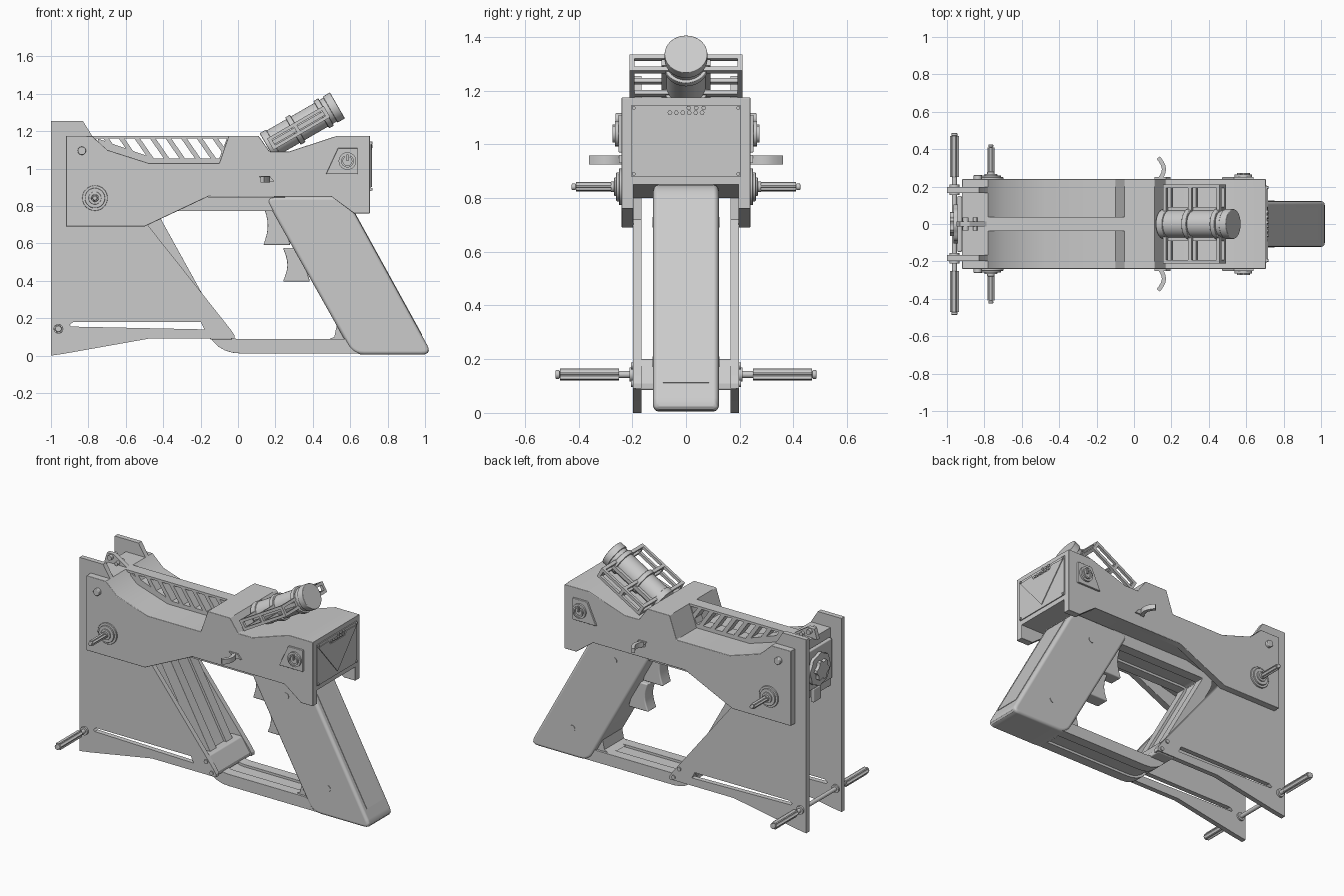
import bpy, bmesh
from math import sin, cos, pi, radians
from mathutils import Matrix, Vector

cube = bpy.data.objects.get("Cube")
if cube:
    bpy.data.objects.remove(cube)

grey = bpy.data.materials.new("plain grey")
grey.use_nodes = True
tone = (.6, .6, .6, 1)
grey.diffuse_color = tone
grey.node_tree.nodes["Principled BSDF"].inputs["Base Color"].default_value = tone
made = []


def prism(name, outlines, spans, axis='Y', bevel=0):
    """Extrude flat outlines along an axis, once for each span."""
    place = {'X': lambda a, b, t: (t, a, b),
             'Y': lambda a, b, t: (a, t, b),
             'Z': lambda a, b, t: (a, b, t)}[axis]
    bm = bmesh.new()
    for outline in outlines:
        for span in spans:
            near, far = [[bm.verts.new(place(a, b, t)) for a, b in outline] for t in span]
            bm.faces.new(near)
            bm.faces.new(reversed(far))
            for i in range(len(near)):
                bm.faces.new((near[i - 1], near[i], far[i], far[i - 1]))
    bmesh.ops.recalc_face_normals(bm, faces=bm.faces)
    mesh = bpy.data.meshes.new(name)
    bm.to_mesh(mesh)
    bm.free()
    mesh.materials.append(grey)
    obj = bpy.data.objects.new(name, mesh)
    bpy.context.collection.objects.link(obj)
    made.append(obj)
    if bevel:
        mod = obj.modifiers.new("rounded edges", 'BEVEL')
        mod.width, mod.segments = bevel, 3
        mod.limit_method = 'ANGLE'
        mod.angle_limit = radians(50)
        mod.harden_normals = True
    return obj


def middle(half):
    return [(-half, half)]


def both(low, high):
    return [(low, high), (-high, -low)]


def disc(x, z, radius, sides=24, tooth=1):
    """Circle outline; tooth below one makes it fluted."""
    outline = []
    for i in range(sides):
        angle = 2 * pi * i / sides
        reach = radius * (tooth if i % 4 > 1 else 1)
        outline.append((x + reach * cos(angle), z + reach * sin(angle)))
    return outline


def rect(left, right, low, high):
    return [(left, low), (right, low), (right, high), (left, high)]


def fillet(points, radius, is_open=False):
    """Round the corners of an outline or of an open path."""
    corners = [Vector(p) for p in points]
    result = []
    for i, p in enumerate(corners):
        if is_open and i in (0, len(corners) - 1):
            result.append(p)
            continue
        following = corners[(i + 1) % len(corners)]
        a = p + (corners[i - 1] - p).normalized() * radius
        b = p + (following - p).normalized() * radius
        for step in range(6):
            t = step / 5
            result.append(a.lerp(p, t).lerp(p.lerp(b, t), t))
    return result


def band(path, width):
    """Outline of a strip of even width along an open path."""
    points = [Vector(p) for p in path]
    left, right = [], []
    for i, p in enumerate(points):
        before = p - points[i - 1] if i else points[1] - p
        after = points[i + 1] - p if i + 1 < len(points) else before
        first, second = (Vector((-v.y, v.x)).normalized() for v in (before, after))
        miter = (first + second).normalized()
        miter *= width / 2 / miter.dot(first)
        left.append(p + miter)
        right.append(p - miter)
    return left + right[::-1]


# Main body: solid core and two side walls that hang lower
rear, nose, roof, belly = -.92, .705, 1.175, .85
skyline = [(nose, roof), (.53, roof), (.27, 1.09), (.17, 1.09), (.11, roof),
           (-.05, roof), (-.1, 1.03), (-.48, 1.03), (-.7, 1.1), (-.78, roof), (rear, roof)]
prism("body_core", [skyline + [(rear, .8), (-.5, .8), (-.3, belly), (nose, belly)]], middle(.2))
prism("body_side_walls", [skyline + [(rear, .69), (-.5, .69), (-.16, belly), (.5, belly),
      (.62, .76), (nose, .76)]], both(.195, .24), bevel=.004)

# Top rail carried on slanted slats
prism("top_rail", [rect(-.8, -.04, 1.16, roof)], middle(.037))
slats = []
for i in range(8):
    x = -.72 + i / 12
    slats.append([(x, 1.16), (x + .03, 1.16), (x + .12, 1.03), (x + .09, 1.03)])
prism("rail_slats", slats, middle(.035))
prism("rail_base", [[(-.75, 1.16), (-.45, 1.055), (-.1, 1.055), (-.06, 1.16),
      (-.04, 1.16), (-.05, 1), (-.7, 1)]], middle(.035))

# Tall rear plates, each with a long wedge slot
slot_rear, slot_tip, foot_tip = (-.9, .165), (-.18, .14), (-.04, .14)
prism("rear_plates", [
    [(-1, .165), slot_rear, (-.88, .18), (-.2, .18), slot_tip, foot_tip, (-.23, .38),
     (-.5, .72), (-.5, .9), (-.78, roof), (-.83, 1.255), (-1, 1.255)],
    [(-1, 0), (-.93, .01), (-.48, .09), (-.02, .09), (-.02, .11), foot_tip, slot_tip,
     (-.89, .155), slot_rear, (-1, .165)]], both(.165, .197))
prism("plate_bridge", [[(-.15, .085), (-.03, .085), (-.03, .11), (-.09, .2), (-.17, .2)]],
      middle(.19), bevel=.008)
prism("bridge_bolts", [disc(-.09, .175, .013), disc(-.05, .11, .013)], both(.19, .204))

# Hand guard loop: two rails with a recessed middle
loop = fillet([(.25, .81), (-.5, .81), (-.08, .05), (.65, .05)], .09, is_open=True)
prism("guard_rails", [band(loop, .076)], both(.05, .115), bevel=.01)
prism("guard_middle", [band(loop, .045)], middle(.055))
prism("guard_corner", [[(.47, .08), (.6, .08), (.53, .17), (.515, .1)]], middle(.1))

# Grip with spine and screws
prism("grip", [fillet([(.14, belly), (.575, belly), (1.04, .005), (.615, .005)], .06)],
      middle(.122), bevel=.03)
prism("grip_spine", [band([(.6, .8), (.98, .11)], .01)], middle(.085))
prism("grip_screws", [disc(.43, .71, .02), disc(.73, .19, .02)], both(.12, .125))

# Triggers with a finger scoop on the pulling side
triggers = []
for x, z, height in ((.135, .59, .21), (.24, .395, .18)):
    scoop = [(x + .024 * sin(pi * i / 8), z + height * i / 8) for i in range(9)]
    triggers.append(scoop + [(x + .09, z + height), (x + .145, z)])
prism("triggers", triggers, middle(.045), bevel=.008)

# Cross rods with fluted handles
knob, foot = (-.765, .842), (-.96, .143)
for label, spot, radius, start, end in (("lower", foot, .024, .25, .47),
                                        ("upper", knob, .018, .28, .41)):
    prism(label + "_rod", [disc(*spot, radius * .55)], middle(start))
    prism(label + "_handles", [disc(*spot, radius, tooth=.75)], both(start, end))
    prism(label + "_handle_tips", [disc(*spot, radius * .7)], both(end, end + .016), bevel=.005)
prism("lower_rod_collars", [disc(*foot, .026)], both(.155, .21))

# Side knobs and bolts
for radius, reach in ((.068, .25), (.054, .26), (.034, .268), (.02, .28)):
    prism("side_knob_ring", [disc(*knob, radius, 32)], both(.235, reach), bevel=.003)
prism("side_bolts", [disc(-.835, 1.095, .022)], both(.235, .263), bevel=.005)

# Badges with a raised ring and bar
badge = Vector((.585, 1.04))
prism("badge_plates", [[(.47, .97), (.64, .97), (.64, 1.11), (.535, 1.11)]],
      both(.235, .252), bevel=.004)
prism("badge_discs", [disc(*badge, .047)], both(.25, .264))
ring = [badge + Vector((sin(radians(a)), cos(radians(a)))) * .029 for a in range(30, 340, 20)]
bar = [badge, badge + Vector((0, .035))]
prism("badge_rings", [band(ring, .01), band(bar, .01)], both(.26, .274))

# Curved side levers
lever = band([(.13 + .03 * sin(pi * i / 8), .23 + i / 64) for i in range(9)], .022)
prism("side_levers", [lever, [(x, -y) for x, y in lever]], [(.926, .958)], axis='Z')
prism("lever_pads", [[(.11, .96), (.17, .96), (.195, .93), (.135, .93)]], both(.235, .25))

# Nose panel with flap and studs
prism("nose_panel", [rect(-.205, .205, .88, 1.145)], [(nose, nose + .006)], axis='X')
flap_edge = [(.195, 1.125), (.09, 1.13), (.075, 1.105)]
mirrored = [(-y, z) for y, z in reversed(flap_edge)]
prism("nose_flap", [[(0, .9)] + flap_edge + mirrored], [(nose, nose + .011)], axis='X')
studs = [disc(i * .024 - .06, 1.118, .009, sides=6) for i in range(6)]
studs += [disc(i * .028 + .01, 1.136, .009, sides=6) for i in range(3)]
studs += [disc(y, z, .007) for y in (-.195, .195) for z in (.89, 1.136)]
prism("nose_studs", studs, [(nose, nose + .013)], axis='X')

# Rear wheel and latch
prism("rear_mount", [rect(-.15, .15, .86, 1.12), rect(-.04, .04, .77, .86)],
      [(-.945, rear)], axis='X', bevel=.008)
prism("rear_wheel", [disc(0, .98, .105, 32, tooth=.93)], [(-.965, -.94)], axis='X')
prism("rear_hub", [disc(0, .98, .065, tooth=.8)], [(-.985, -.96)], axis='X')
prism("rear_latch", [[(-.95, 1.17), (-.78, 1.17), (-.88, 1.235), (-.93, 1.235)]], middle(.014))
prism("latch_pins", [disc(-.9, 1.215, .016), disc(-.85, 1.19, .012)], middle(.035))

# Canister with its cage, laid along x and then tilted up
canister = [prism("canister", [disc(0, 0, .073, 32)], [(0, .43)], axis='X')]
for start, length, radius in ((0, .04, .079), (.16, .03, .084), (.335, .03, .084),
                              (.39, .045, .08)):
    canister.append(prism("canister_ring", [disc(0, 0, radius, 32)],
                          [(start, start + length)], axis='X', bevel=.004))
levels = (-.035, .017)
canister.append(prism("cage_rails", [rect(.02, .37, z, z + .018) for z in levels],
                      both(.192, .21)))
canister.append(prism("cage_inner_rails", [rect(.02, .37, -.012, .012)], both(.07, .092)))
for x in (.02, .175, .35):
    bars = [rect(x, x + .02, z, z + .018) for z in levels]
    canister.append(prism("cage_crossbars", bars, middle(.21)))
    canister.append(prism("cage_posts", [rect(x, x + .02, *levels)], both(.192, .21)))
tilt = Matrix.Translation((.155, 0, 1.12)) @ Matrix.Rotation(radians(-30), 4, 'Y')
for part in canister:
    part.data.transform(tilt)

# Smooth the round parts and keep hard edges
bpy.ops.object.select_all(action='DESELECT')
for obj in made:
    obj.select_set(True)
bpy.context.view_layer.objects.active = made[0]
bpy.ops.object.shade_smooth_by_angle(angle=radians(32))
